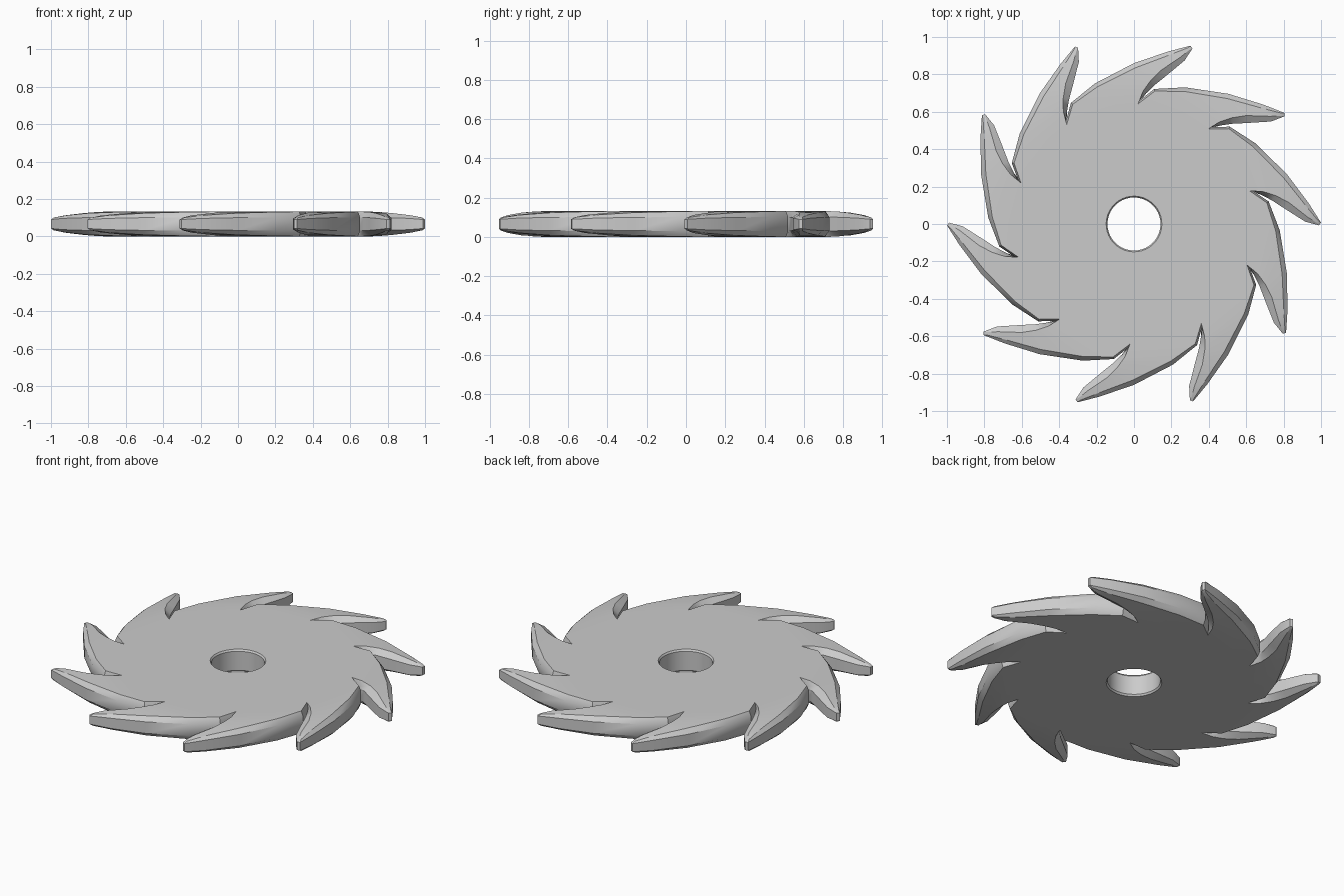
import bpy, bmesh
from math import radians, cos, sin, pi
from mathutils import Vector, Matrix

if "Cube" in bpy.data.objects:
    bpy.data.objects.remove(bpy.data.objects["Cube"])

TEETH, SEG, MID = 10, 4, 0.066
STEP = 2 * pi / TEETH


def polar(r, deg):
    return Vector((r * cos(radians(deg)), r * sin(radians(deg))))


# One tooth in polar form: hooked inner edge and long outer edge, root to tip
inner = [polar(*p) for p in [(.655, 16), (.70, 12.8), (.75, 9.6), (.81, 5.8), (.915, .8), (.988, -.4)]]
outer = [polar(*p) for p in [(.655, 52), (.73, 45.5), (.78, 33.5), (.86, 18), (.942, 6.6), (1.0, .4)]]
inset_in = [.012, .02, .032, .04, .028, 0]
inset_out = [.012, .012, .022, .026, .02, 0]
half_top = [.066, .066, .064, .058, .046, .034]     # flat face tapers to the tip
half_band = [.035, .035, .035, .034, .030, .024]    # upright edge band


def inset(pts, widths, side):
    """Move an edge into the tooth, so the rim is bevelled."""
    res = [pts[0] * (1 - widths[0] / pts[0].length)]
    for i in range(1, 5):
        t = (pts[i + 1] - pts[i - 1]).normalized()
        res.append(pts[i] + Vector((-t.y, t.x)) * side * widths[i])
    centre = (inner[4] + outer[4]) / 2
    res.append(pts[5].lerp(centre, .2))
    return res


flat_in = inset(inner, inset_in, 1)
flat_out = inset(outer, inset_out, -1)

bm = bmesh.new()
for k in range(TEETH):
    rot = Matrix.Rotation(k * STEP, 2)

    def vert(p, z):
        q = rot @ p
        return bm.verts.new((q.x, q.y, MID + z))

    bands, bores = [], []
    for s in (1, -1):
        def face(vs):
            bm.faces.new(vs if s > 0 else vs[::-1])

        ti = [vert(p, s * h) for p, h in zip(flat_in, half_top)]
        to = [vert(p, s * h) for p, h in zip(flat_out, half_top)]
        bi = [vert(p, s * h) for p, h in zip(inner, half_band)]
        bo = [vert(p, s * h) for p, h in zip(outer, half_band)]
        # Chord between gullets and matching arc of the bore
        chord = [ti[0]] + [vert(flat_in[0].lerp(flat_out[0], j / SEG), s * half_top[0])
                           for j in range(1, SEG)] + [to[0]]
        angs = [16 + 36 * j / SEG for j in range(SEG + 1)]
        lip = [vert(polar(.149, a), s * .066) for a in angs]
        bore = [vert(polar(.142, a), s * .056) for a in angs]
        for j in range(SEG):
            face([lip[j], chord[j], chord[j + 1], lip[j + 1]])
            face([bore[j], lip[j], lip[j + 1], bore[j + 1]])
        # Tooth face and bevels
        face([ti[1], to[1]] + chord[::-1])
        for i in range(5):
            if i:
                face([ti[i], ti[i + 1], to[i + 1], to[i]])
            face([bi[i], bi[i + 1], ti[i + 1], ti[i]])
            face([to[i], to[i + 1], bo[i + 1], bo[i]])
        face([bi[5], bo[5], to[5], ti[5]])
        bands.append(bi + bo[::-1])
        bores.append(bore)
    # Upright rim and bore wall
    up, low = bands
    for i in range(len(up) - 1):
        bm.faces.new([low[i], low[i + 1], up[i + 1], up[i]])
    up, low = bores
    for j in range(SEG):
        bm.faces.new([up[j], up[j + 1], low[j + 1], low[j]])

bmesh.ops.remove_doubles(bm, verts=bm.verts, dist=1e-4)
bmesh.ops.recalc_face_normals(bm, faces=bm.faces)
mesh = bpy.data.meshes.new("saw_blade")
bm.to_mesh(mesh)
bm.free()
blade = bpy.data.objects.new("saw_blade", mesh)
bpy.context.collection.objects.link(blade)
bpy.context.view_layer.objects.active = blade
blade.select_set(True)
bpy.ops.object.shade_smooth_by_angle(angle=radians(30))
